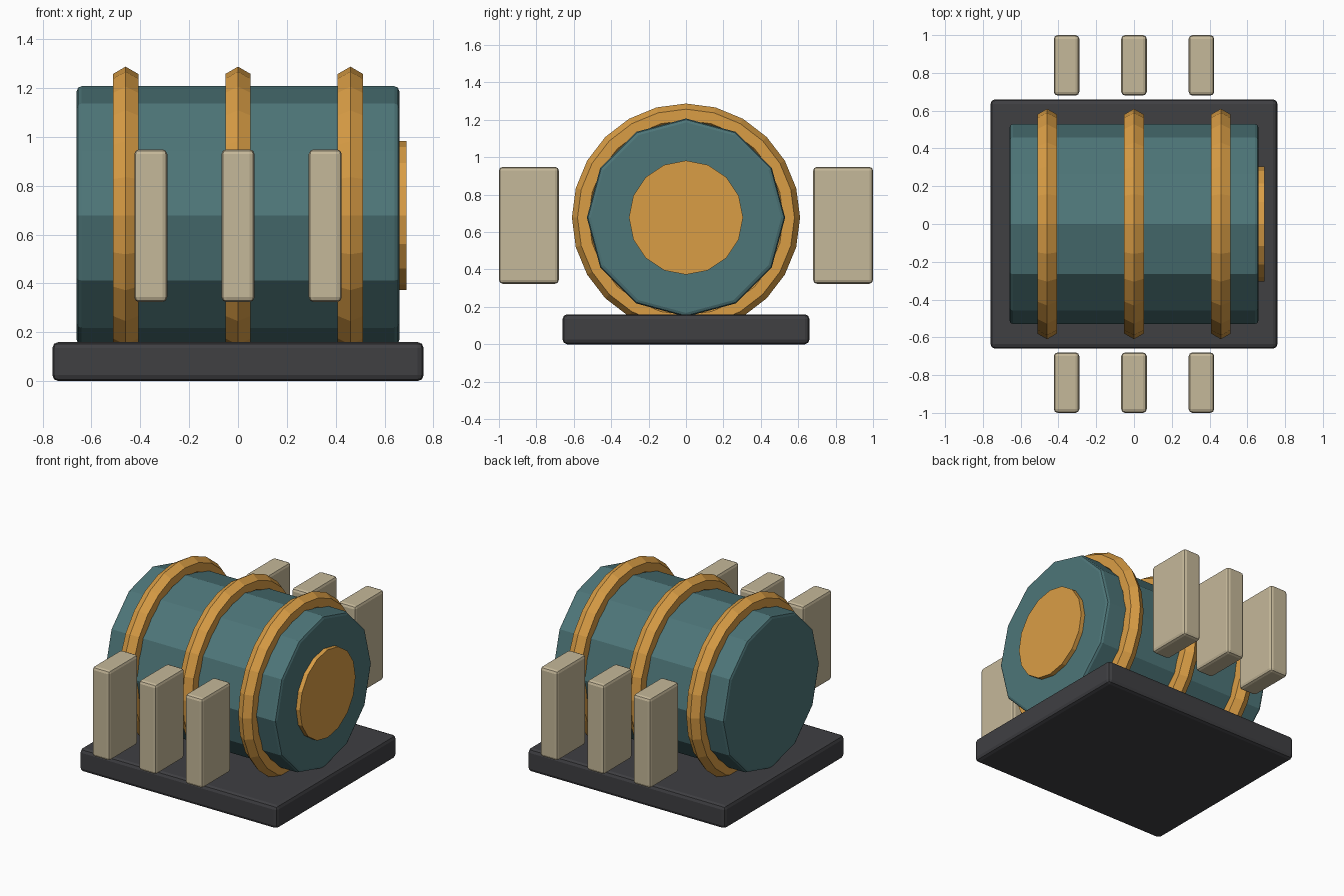
import bpy
from math import pi, radians

if "Cube" in bpy.data.objects:
    bpy.data.objects.remove(bpy.data.objects["Cube"])

AXIS_Z = 0.677  # height of the drum axis


def material(name, rgb):
    m = bpy.data.materials.new(name)
    m.diffuse_color = (*rgb, 1)
    m.use_nodes = True
    m.node_tree.nodes["Principled BSDF"].inputs["Base Color"].default_value = m.diffuse_color
    return m


TEAL = material("teal", (0.075, 0.18, 0.19))
ORANGE = material("orange", (0.70, 0.34, 0.06))
CREAM = material("cream", (0.56, 0.48, 0.32))
DARK = material("dark_grey", (0.05, 0.05, 0.055))


def finish(name, mat, bevel=0):
    ob = bpy.context.object
    ob.name = name
    ob.data.materials.append(mat)
    bpy.ops.object.transform_apply(location=False, rotation=True, scale=True)
    if bevel:
        mod = ob.modifiers.new("bevel", "BEVEL")
        mod.width = bevel
        mod.segments = 2
        mod.limit_method = "ANGLE"
        mod.angle_limit = radians(45)
    return ob


def box(name, loc, size, mat, bevel):
    bpy.ops.mesh.primitive_cube_add(size=1, location=loc)
    bpy.context.object.scale = size
    return finish(name, mat, bevel)


def x_cylinder(name, sides, radius, x0, x1, mat, bevel=0):
    bpy.ops.mesh.primitive_cylinder_add(
        vertices=sides, radius=radius, depth=x1 - x0,
        location=((x0 + x1) / 2, 0, AXIS_Z), rotation=(0, pi / 2, 0))
    return finish(name, mat, bevel)


# Base slab
box("base", (0, 0, 0.08), (1.52, 1.32, 0.16), DARK, 0.025)

# Twelve-sided drum, with a round cap on the right end only
x_cylinder("drum", 12, 0.53, -0.66, 0.66, TEAL, 0.02)
x_cylinder("end_cap", 16, 0.305, 0.63, 0.69, ORANGE)

# Hoops around the drum
for i, x in enumerate((-0.46, 0, 0.46)):
    bpy.ops.mesh.primitive_torus_add(
        major_segments=24, minor_segments=6, major_radius=0.55,
        minor_radius=0.06, location=(x, 0, AXIS_Z), rotation=(0, pi / 2, 0))
    finish(f"hoop_{i + 1}", ORANGE)

# Upright side plates, three on each side
for side, sy in (("front", -1), ("back", 1)):
    for i, x in enumerate((-0.357, 0, 0.357)):
        box(f"{side}_plate_{i + 1}", (x, sy * 0.84, 0.636),
            (0.135, 0.32, 0.625), CREAM, 0.02)
